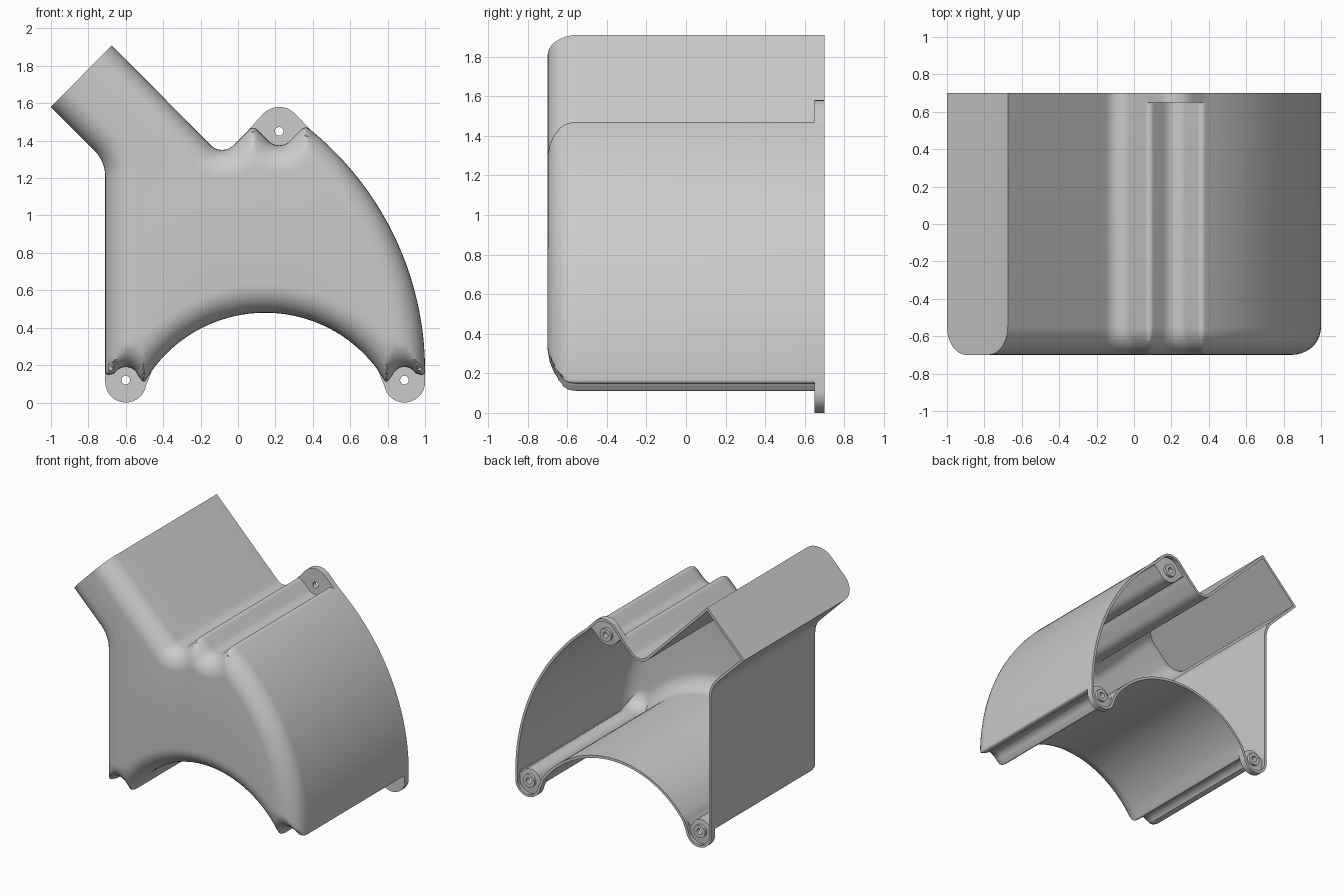
import bpy, bmesh, math
from mathutils import Vector as V
from mathutils.geometry import delaunay_2d_cdt

if "Cube" in bpy.data.objects:
    bpy.data.objects.remove(bpy.data.objects["Cube"])

R = 0.15                        # front edge rounding
FRONT, SHELF, BACK = -0.7, 0.65, 0.7
STEPS = [R * (1 - math.cos(math.radians(a))) for a in range(10, 91, 10)]


def arc(cx, cz, r, a0, a1, n):
    return [(cx + r * math.cos(math.radians(a0 + (a1 - a0) * i / n)),
             cz + r * math.sin(math.radians(a0 + (a1 - a0) * i / n))) for i in range(n + 1)]


def path(pts, step=0.04):
    """Polyline with optional corner radii (third value), subdivided to an even step."""
    out = []
    for i, p in enumerate(pts):
        c = V(p[:2])
        if len(p) < 3:
            out.append(c)
            continue
        a, b = (V(pts[i - 1][:2]) - c).normalized(), (V(pts[i + 1][:2]) - c).normalized()
        half = a.angle(b) / 2
        mid = c + (a + b).normalized() * p[2] / math.sin(half)
        t = p[2] / math.tan(half)
        s, e = c + a * t - mid, c + b * t - mid
        for k in range(9):
            out.append(mid + s.lerp(e, k / 8).normalized() * p[2])
    res = [out[0]]
    for a, b in zip(out, out[1:]):
        n = max(1, math.ceil((b - a).length / step))
        res += [a.lerp(b, k / n) for k in range(1, n + 1)]
    return res


def mirror(pts):
    return [(0.29 - p[0], *p[1:]) for p in reversed(pts)]


# Outline pieces, clockwise from the lower left
E0, E1 = V((-1, 1.58)), V((-0.675, 1.91))
L = (E1 - E0).length
chute_end = [tuple(E0.lerp(E1, t / L)) for t in STEPS] + [tuple(E1.lerp(E0, t / L)) for t in reversed(STEPS)]
curve = arc(-0.661, 0.17, 1.661, 50.96, 0, 36)
arch_a = math.degrees(math.asin(0.436 / 0.746))
arch = arc(0.145, -0.266, 0.746, arch_a, 180 - arch_a, 36)
left = [(-0.71, 0.17), (-0.71, 1.29, 0.2), tuple(E0)] + chute_end + [
    tuple(E1), (-0.085, 1.315, 0.085), (0.05, 1.45)]
top_recess = [(0.05, 1.45), (0.081, 1.481, 0.03), (0.22, 1.342, 0.08), (0.358, 1.48, 0.03), curve[0]]
top_ear = [(0.05, 1.45)] + arc(0.22, 1.46, 0.12, 135, 45, 12) + [curve[0]]
low_recess = [arch[-1], (-0.503, 0.102, 0.012)] + arc(-0.6, 0.12, 0.07, 20, 150, 12) + [
    (-0.708, 0.142, 0.018), (-0.71, 0.17)]
low_ear = [arch[-1]] + arc(-0.6, 0.11, 0.11, -10, -180, 20) + [(-0.71, 0.17)]

sides = [path(left), path(curve), path(arch)]
recesses = [path(p, 0.015) for p in (top_recess, mirror(low_recess), low_recess)]
ears = [path(p, 0.03) for p in (top_ear, mirror(low_ear), low_ear)]
holes = [(0.22, 1.45), (0.89, 0.12), (-0.6, 0.12)]


def join(inserts):
    loop = []
    for s, e in zip(sides, inserts):
        loop += s[:-1] + e[:-1]
    return [p for i, p in enumerate(loop) if (p - loop[i - 1]).length > 1e-5]


body, full = join(recesses), join(ears)
N = len(body)
axis = (E1 - E0).normalized()


def on_end(p):
    d = p - E0
    return abs(d.x * axis.y - d.y * axis.x) < 1e-4 and -1e-4 < d.dot(axis) < L + 1e-4


segs = [(a.x, a.y, b.x - a.x, b.y - a.y, (b - a).length_squared)
        for a, b in zip(body, body[1:] + body[:1]) if not (on_end(a) and on_end(b))]


def dist(p):
    """Distance to the rounded part of the outline."""
    best, px, pz = 9.0, p.x, p.y
    for ax, az, dx, dz, l2 in segs:
        ux, uz = px - ax, pz - az
        t = min(1, max(0, (ux * dx + uz * dz) / l2))
        best = min(best, (ux - t * dx) ** 2 + (uz - t * dz) ** 2)
    return math.sqrt(best)


def front_y(p):
    d = min(dist(p), R)
    d = 0 if d < 2e-4 else d
    return FRONT + R - math.sqrt(max(0, R * R - (R - d) ** 2))


bm = bmesh.new()


def add_tris(points, edges, loop, y_of, keep):
    vs, _, fs, *_ = delaunay_2d_cdt(points, edges, [loop], 1, 1e-6)
    bv = [bm.verts.new((p.x, y_of(p), p.y)) for p in vs]
    for f in fs:
        if keep(sum((vs[i] for i in f), V((0, 0))) / len(f)):
            bm.faces.new([bv[i] for i in f])


def add_wall(loop, y0, y1):
    a = [bm.verts.new((p.x, y0(p), p.y)) for p in loop]
    b = [bm.verts.new((p.x, y1, p.y)) for p in loop]
    for i in range(len(loop)):
        j = (i + 1) % len(loop)
        bm.faces.new((a[i], a[j], b[j], b[i]))


# Front face with rounded rim: inward offset rings of the outline
points, edges = list(body), []
for t in STEPS:
    prev = None
    for i, p in enumerate(body):
        d = (body[(i + 1) % N] - p).normalized() + (p - body[i - 1]).normalized()
        q = p + V((d.y, -d.x)).normalized() * t
        if on_end(p) or dist(q) < t * 0.985 - 0.0002:
            prev = None
            continue
        points.append(q)
        if prev is not None:
            edges.append((prev, len(points) - 1))
        prev = len(points) - 1
add_tris(points, edges, list(range(N))[::-1], front_y, lambda c: True)

# Side walls and back rim
add_wall(body, front_y, SHELF)
add_wall(full, lambda p: SHELF, BACK)

# Screw ear plates with holes
for ear, rec, h in zip(ears, recesses, holes):
    loop = ear + rec[-2:0:-1]
    n = len(loop)
    ring = [V(p) for p in arc(*h, 0.023, 0, 345, 23)]
    ring_edges = [(n + i, n + (i + 1) % 24) for i in range(24)]
    add_tris(loop + ring, ring_edges, list(range(n))[::-1], lambda p: SHELF,
             lambda c: (c - V(h)).length > 0.0225)

bmesh.ops.remove_doubles(bm, verts=bm.verts, dist=3e-4)
loose = [v for v in bm.verts if not v.link_faces]
bmesh.ops.delete(bm, geom=loose, context='VERTS')
bmesh.ops.recalc_face_normals(bm, faces=bm.faces)
if sum(f.normal.y * f.calc_area() for f in bm.faces) > 0:
    bmesh.ops.reverse_faces(bm, faces=bm.faces)


def finish(name, bm):
    me = bpy.data.meshes.new(name)
    bm.to_mesh(me)
    bm.free()
    ob = bpy.data.objects.new(name, me)
    bpy.context.collection.objects.link(ob)
    bpy.ops.object.select_all(action='DESELECT')
    ob.select_set(True)
    bpy.context.view_layer.objects.active = ob
    return ob


shell = finish("cover_shell", bm)
mod = shell.modifiers.new("thickness", 'SOLIDIFY')
mod.thickness, mod.offset = 0.02, -1
bpy.ops.object.modifier_apply(modifier=mod.name)
bpy.ops.object.shade_smooth_by_angle(angle=math.radians(35))

# Screw bosses behind the ear plates
for i, (x, z) in enumerate(holes):
    b = bmesh.new()
    rings = [[b.verts.new((px, y, pz)) for px, pz in arc(x, z, r, 0, 345, 23)]
             for r, y in ((0.023, 0.66), (0.05, 0.66), (0.05, 0.69), (0.023, 0.69))]
    for k in range(4):
        p, q = rings[k], rings[(k + 1) % 4]
        for m in range(24):
            b.faces.new((p[m], p[(m + 1) % 24], q[(m + 1) % 24], q[m]))
    bmesh.ops.recalc_face_normals(b, faces=b.faces)
    finish(f"screw_boss_{i + 1}", b)
    bpy.ops.object.shade_smooth_by_angle(angle=math.radians(35))
